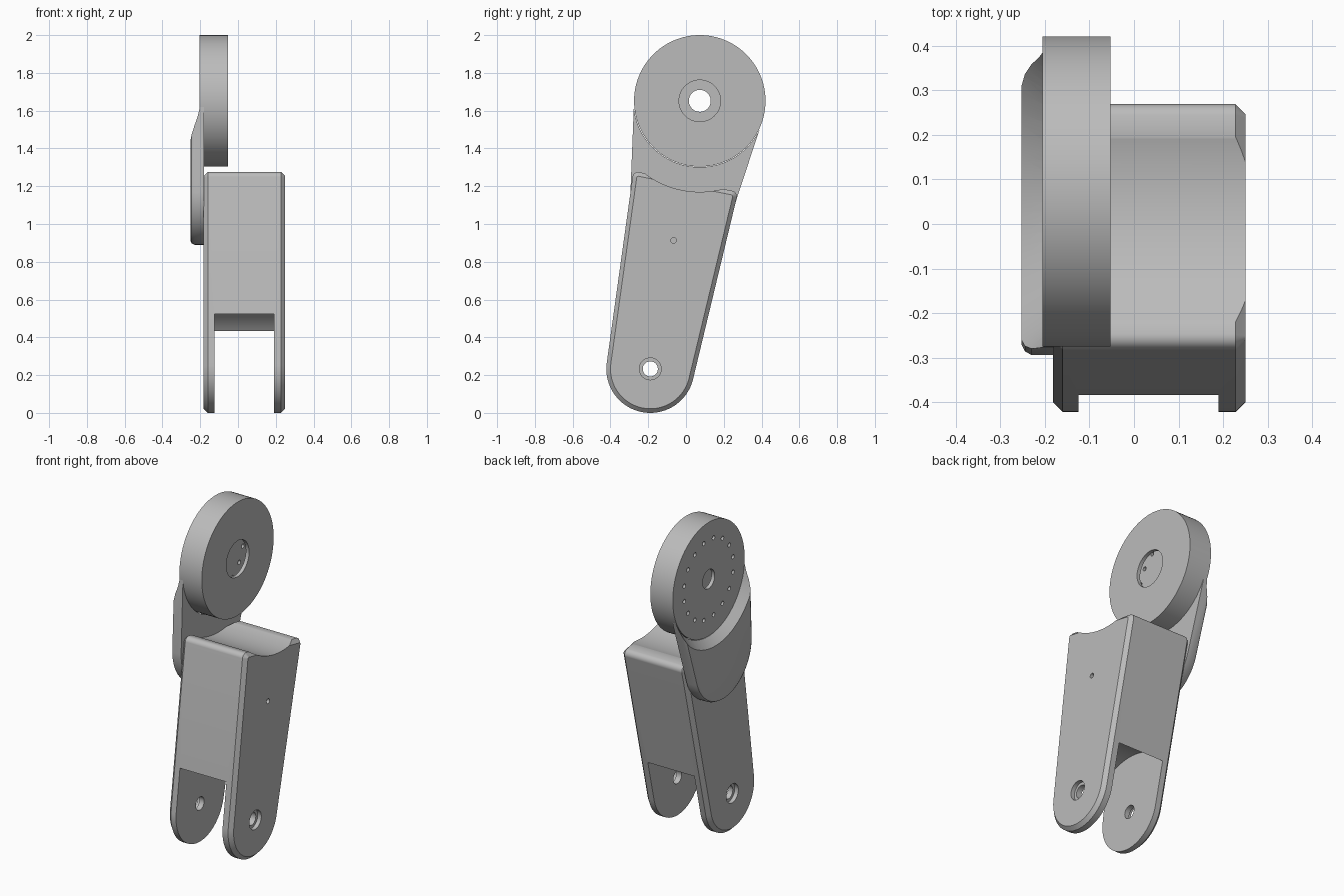
import bpy, bmesh
from math import sin, cos, pi, radians

old = bpy.data.objects.get("Cube")
if old:
    bpy.data.objects.remove(old, do_unlink=True)

grey = bpy.data.materials.new("light_grey")
grey.use_nodes = True
colour = (0.5, 0.5, 0.5, 1)
grey.diffuse_color = colour
grey.node_tree.nodes["Principled BSDF"].inputs["Base Color"].default_value = colour

# Main axes as (y, z)
HUB = (0.073, 1.652)
HUB_R = 0.348
PIVOT = (-0.189, 0.233)


def finish(name, bm):
    bmesh.ops.recalc_face_normals(bm, faces=bm.faces)
    mesh = bpy.data.meshes.new(name)
    bm.to_mesh(mesh)
    bm.free()
    mesh.materials.append(grey)
    ob = bpy.data.objects.new(name, mesh)
    bpy.context.collection.objects.link(ob)
    return ob


def rounded_plate(name, circles, layers, segs=72):
    """Hull around (y, z, r) circles; layers are (x, inset) pairs."""
    bm = bmesh.new()
    for x, inset in layers:
        for y, z, r in circles:
            for i in range(segs):
                a = 2 * pi * i / segs
                bm.verts.new((x, y + (r - inset) * cos(a), z + (r - inset) * sin(a)))
    bmesh.ops.convex_hull(bm, input=bm.verts)
    loose = [v for v in bm.verts if not v.link_faces]
    bmesh.ops.delete(bm, geom=loose, context='VERTS')
    bmesh.ops.dissolve_limit(bm, angle_limit=radians(0.5), verts=bm.verts, edges=bm.edges)
    return finish(name, bm)


def turned(name, centre, profile, segs=96):
    """Ring-shaped solid: closed (x, r) profile turned about an x axis."""
    bm = bmesh.new()
    rings = []
    for i in range(segs):
        a = 2 * pi * i / segs
        rings.append([bm.verts.new((x, centre[0] + r * cos(a), centre[1] + r * sin(a)))
                      for x, r in profile])
    n = len(profile)
    for i in range(segs):
        p, q = rings[i], rings[(i + 1) % segs]
        for j in range(n):
            k = (j + 1) % n
            bm.faces.new((p[j], p[k], q[k], q[j]))
    return finish(name, bm)


def rod(centre, x0, x1, r0, r1=None, segs=32):
    """Cutter: cylinder or cone along x."""
    bm = bmesh.new()
    ends = []
    for x, r in ((x0, r0), (x1, r0 if r1 is None else r1)):
        ends.append([bm.verts.new((x, centre[0] + r * cos(2 * pi * i / segs),
                                   centre[1] + r * sin(2 * pi * i / segs))) for i in range(segs)])
    a, b = ends
    bm.faces.new(a)
    bm.faces.new(b)
    for i in range(segs):
        k = (i + 1) % segs
        bm.faces.new((a[i], a[k], b[k], b[i]))
    return finish("cutter", bm)


def cut(ob, cutters):
    for c in cutters:
        mod = ob.modifiers.new("cut", 'BOOLEAN')
        mod.operation = 'DIFFERENCE'
        mod.solver = 'EXACT'
        mod.object = c
        bpy.context.view_layer.update()
        done = ob.evaluated_get(bpy.context.evaluated_depsgraph_get())
        mesh = bpy.data.meshes.new_from_object(done)
        ob.modifiers.clear()
        ob.data = mesh
        bpy.data.objects.remove(c, do_unlink=True)


# Arm body: chamfered tapering block with two rounded legs
arm = rounded_plate(
    "arm_body",
    [(*PIVOT, 0.233), (-0.253, 1.245, 0.03), (0.237, 1.145, 0.032)],
    [(-0.182, 0.022), (-0.16, 0), (0.228, 0), (0.25, 0.022)])
cut(arm, [
    rod(HUB, -0.4, 0.4, 0.482, segs=128),       # concave top
    rod(PIVOT, -0.125, 0.19, 0.35, segs=96),    # slot between the legs
    rod(PIVOT, -0.4, 0.4, 0.04),                # pivot hole
    rod(PIVOT, -0.4, -0.157, 0.058),            # counterbores
    rod(PIVOT, 0.225, 0.4, 0.058),
    rod((-0.066, 0.913), 0.15, 0.4, 0.015, segs=16),
])

# Side bracket: rounded outer rim, bevelled cradle around the hub
bracket = rounded_plate(
    "hub_bracket",
    [(*HUB, HUB_R), (-0.014, 1.17, 0.28)],
    [(-0.252, 0.022), (-0.245, 0.008), (-0.23, 0), (-0.18, 0)])
cut(bracket, [
    rod(HUB, -0.3, -0.1, 0.351, segs=96),
    rod(HUB, -0.3, -0.2, 0.44, 0.348, segs=96),
])

# Hollow hub disc with a ring of bolt holes in its outer wall
hub = turned("hub_disc", HUB, [
    (-0.205, 0.058), (-0.205, HUB_R), (-0.053, HUB_R), (-0.053, 0.11),
    (-0.075, 0.11), (-0.075, 0.325), (-0.183, 0.325), (-0.183, 0.058)])
holes = 16
cut(hub, [rod((HUB[0] + 0.24 * cos(2 * pi * (i + 0.5) / holes),
               HUB[1] + 0.24 * sin(2 * pi * (i + 0.5) / holes)),
              -0.3, -0.13, 0.013, segs=12) for i in range(holes)])

# Smooth curved sides, keep edges sharp
bpy.ops.object.select_all(action='DESELECT')
for ob in (arm, bracket, hub):
    ob.select_set(True)
    bpy.context.view_layer.objects.active = ob
bpy.ops.object.shade_smooth_by_angle(angle=radians(32))
